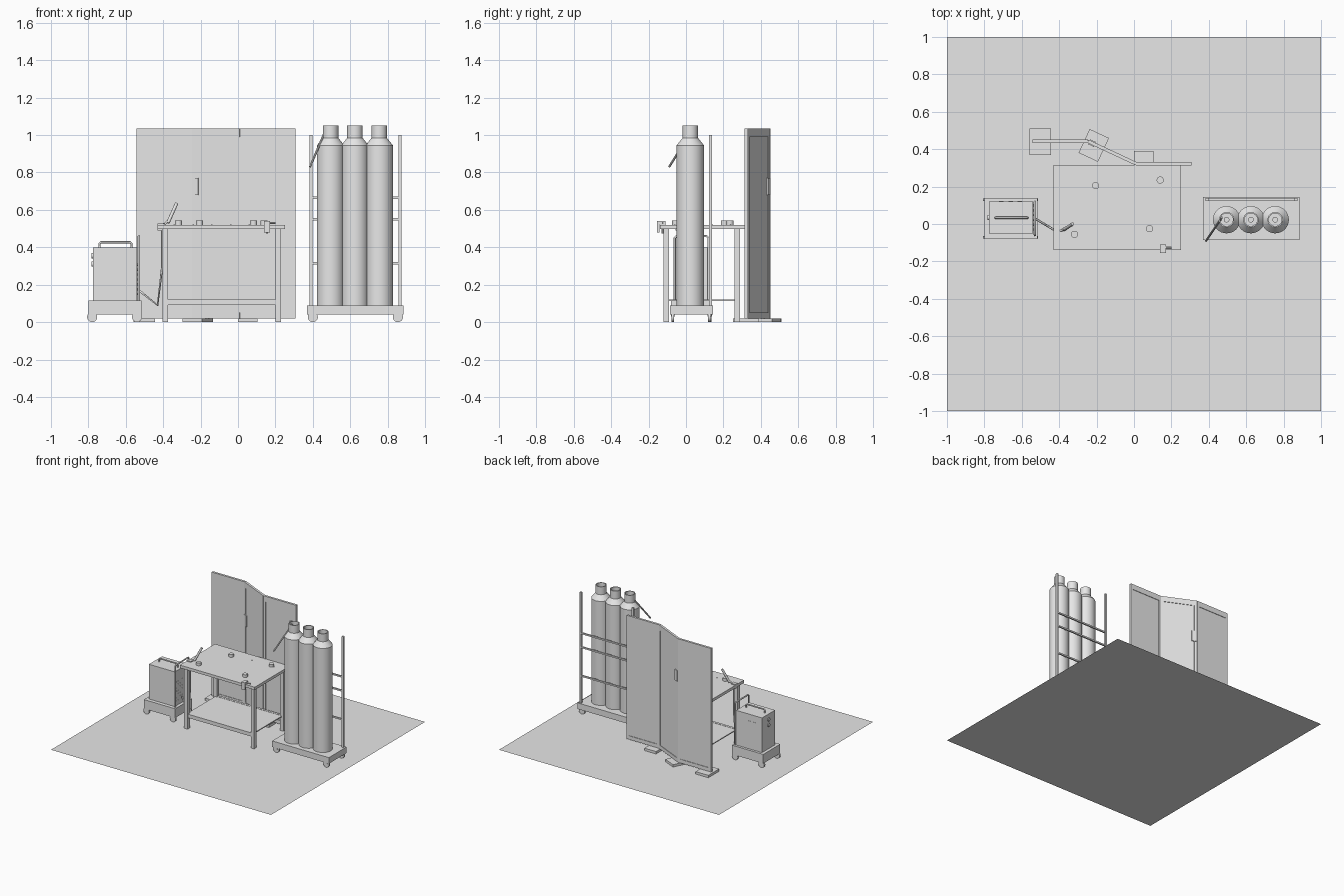
import bpy, bmesh, math
from mathutils import Vector, Matrix

if "Cube" in bpy.data.objects:
    bpy.data.objects.remove(bpy.data.objects["Cube"])

grey = bpy.data.materials.new("plain_grey")
grey.use_nodes = True
grey.diffuse_color = (0.8, 0.8, 0.8, 1)
grey.node_tree.nodes["Principled BSDF"].inputs["Base Color"].default_value = (0.8, 0.8, 0.8, 1)


def finish(name, bm, smooth=False):
    mesh = bpy.data.meshes.new(name)
    bm.to_mesh(mesh)
    bm.free()
    mesh.materials.append(grey)
    ob = bpy.data.objects.new(name, mesh)
    bpy.context.scene.collection.objects.link(ob)
    if smooth:
        bpy.ops.object.select_all(action="DESELECT")
        ob.select_set(True)
        bpy.context.view_layer.objects.active = ob
        bpy.ops.object.shade_smooth_by_angle(angle=math.radians(35))
    return ob


def box(name, x, y, z, turn=0):
    """Box from (low, high) ranges, turned about its own upright axis."""
    lo, hi = Vector((x[0], y[0], z[0])), Vector((x[1], y[1], z[1]))
    bm = bmesh.new()
    m = Matrix.Translation((lo + hi) / 2) @ Matrix.Rotation(turn, 4, "Z")
    bmesh.ops.create_cube(bm, size=1, matrix=m @ Matrix.Diagonal((*(hi - lo), 1)))
    return finish(name, bm)


def add_rod(bm, a, b, r, sides):
    a, b = Vector(a), Vector(b)
    m = Matrix.Translation((a + b) / 2) @ (b - a).to_track_quat("Z", "Y").to_matrix().to_4x4()
    bmesh.ops.create_cone(bm, cap_ends=True, segments=sides, radius1=r, radius2=r,
                          depth=(b - a).length, matrix=m)


def rod(name, a, b, r, sides=16):
    bm = bmesh.new()
    add_rod(bm, a, b, r, sides)
    return finish(name, bm, True)


def tube(name, points, r):
    """Round bar bent through the points."""
    cu = bpy.data.curves.new(name, "CURVE")
    cu.dimensions = "3D"
    cu.bevel_depth = r
    cu.bevel_resolution = 2
    cu.use_fill_caps = True
    sp = cu.splines.new("POLY")
    sp.points.add(len(points) - 1)
    for p, co in zip(sp.points, points):
        p.co = (*co, 1)
    cu.materials.append(grey)
    ob = bpy.data.objects.new(name, cu)
    bpy.context.scene.collection.objects.link(ob)
    return ob


def lathe(name, profile, x, y, steps=32):
    bm = bmesh.new()
    vs = [bm.verts.new((x + r, y, z)) for r, z in profile]
    es = [bm.edges.new(pair) for pair in zip(vs, vs[1:])]
    bmesh.ops.spin(bm, geom=vs + es, cent=(x, y, 0), axis=(0, 0, 1),
                   angle=math.tau, steps=steps)
    bmesh.ops.remove_doubles(bm, verts=bm.verts, dist=1e-4)
    bmesh.ops.recalc_face_normals(bm, faces=bm.faces)
    return finish(name, bm, True)


def wheels(name, xs, ys):
    for x in xs:
        for y in ys:
            rod(name, (x, y - 0.007, 0.027), (x, y + 0.007, 0.027), 0.027, 20)
            box(name + "_fork", (x - 0.012, x + 0.012), (y - 0.01, y + 0.01), (0.03, 0.05))


# Floor
bm = bmesh.new()
bmesh.ops.create_grid(bm, x_segments=1, y_segments=1, size=1)
finish("floor", bm)

# Gas bottle trolley
box("trolley_base", (0.37, 0.885), (-0.085, 0.145), (0.04, 0.09))
wheels("trolley_wheel", (0.4, 0.855), (-0.07, 0.125))
bottle = [(0, 0.09), (0.073, 0.09), (0.073, 0.945), (0.041, 0.985), (0.041, 1.05),
          (0.034, 1.05), (0.034, 0.985), (0.015, 0.985), (0.015, 1.02), (0, 1.02)]
for x in (0.495, 0.625, 0.755):
    lathe("gas_bottle", bottle, x, 0.023)
for x in (0.39, 0.865):
    box("trolley_post", (x - 0.008, x + 0.008), (0.122, 0.138), (0.09, 1.0))
for z in (0.315, 0.55, 0.665):
    box("trolley_crossbar", (0.39, 0.865), (0.125, 0.137), (z - 0.006, z + 0.006))
rod("bottle_key", (0.47, 0.035, 1.03), (0.385, -0.09, 0.83), 0.006, 10)

# Workbench
box("bench_top", (-0.43, 0.25), (-0.14, 0.315), (0.497, 0.52))
for x in (-0.39, 0.215):
    for y in (-0.105, 0.275):
        box("bench_leg", (x - 0.015, x + 0.015), (y - 0.015, y + 0.015), (0, 0.497))
box("bench_shelf", (-0.39, 0.215), (-0.105, 0.275), (0.112, 0.12))
for y in (-0.105, 0.275):
    box("shelf_rail", (-0.39, 0.215), (y - 0.01, y + 0.01), (0.092, 0.122))
for x, y in ((-0.205, 0.205), (0.14, 0.235), (0.083, -0.025), (-0.318, -0.055)):
    rod("bench_stop", (x, y, 0.52), (x, y, 0.542), 0.019, 20)
bm = bmesh.new()
for i in range(6):
    for j in range(4):
        x, y = -0.34 + i * 0.1, -0.06 + j * 0.1
        add_rod(bm, (x, y, 0.5195), (x, y, 0.5205), 0.004, 8)
finish("bench_holes", bm)
box("clamp_jaw", (0.14, 0.17), (-0.155, -0.11), (0.52, 0.54))
box("clamp_back", (0.14, 0.17), (-0.155, -0.143), (0.48, 0.54))
rod("clamp_screw", (0.155, -0.125, 0.475), (0.155, -0.125, 0.497), 0.006, 10)
rod("clamp_handle", (0.165, -0.125, 0.53), (0.2, -0.125, 0.53), 0.005, 8)

# Torch and cable
rod("torch_handle", (-0.375, -0.03, 0.53), (-0.328, 0.0, 0.635), 0.009, 12)
tube("torch_neck", [(-0.375, -0.03, 0.54), (-0.39, -0.035, 0.525), (-0.41, -0.04, 0.52)], 0.006)
tube("torch_cable", [(-0.53, 0.03, 0.17), (-0.43, -0.03, 0.09), (-0.405, -0.04, 0.3),
                     (-0.405, -0.045, 0.5)], 0.006)
box("cable_hook", (-0.43, -0.39), (-0.055, -0.025), (0.49, 0.528))

# Welding machine on its cart
box("cart_base", (-0.8, -0.515), (-0.08, 0.14), (0.04, 0.115))
wheels("cart_wheel", (-0.78, -0.54), (-0.07, 0.13))
box("machine_body", (-0.775, -0.54), (-0.05, 0.12), (0.115, 0.4))
tube("machine_handle", [(-0.74, 0.033, 0.4), (-0.74, 0.033, 0.42), (-0.732, 0.033, 0.427),
                        (-0.578, 0.033, 0.427), (-0.57, 0.033, 0.42), (-0.57, 0.033, 0.4)], 0.006)
tube("cart_push_bar", [(-0.53, -0.06, 0.11), (-0.53, -0.06, 0.45), (-0.53, -0.05, 0.46),
                       (-0.53, 0.11, 0.46), (-0.53, 0.12, 0.45), (-0.53, 0.12, 0.11)], 0.006)
for z in (0.31, 0.355):
    rod("machine_knob", (-0.782, 0.035, z), (-0.77, 0.035, z), 0.014, 16)
bm = bmesh.new()
for i in range(6):
    for j in range(7):
        y, z = -0.03 + i * 0.026, 0.15 + j * 0.026
        add_rod(bm, (-0.541, y, z), (-0.538, y, z), 0.006, 8)
finish("machine_vents", bm)
for x in (-0.71, -0.66, -0.61):
    box("side_slot", (x - 0.012, x + 0.012), (0.118, 0.122), (0.335, 0.345))

# Folding screen: three hinged panels with rims
corners = [Vector(p) for p in ((-0.543, 0.442, 0), (-0.245, 0.442, 0), (0.012, 0.322, 0),
                               (0.307, 0.322, 0))]
low, high, rim = 0.02, 1.035, 0.02
for a, b in zip(corners, corners[1:]):
    d = b - a
    mid, half, turn = (a + b) / 2, d.length / 2, math.atan2(d.y, d.x)

    def part(name, u, z, t):
        c = mid + d.normalized() * (u[0] + u[1]) / 2
        w = (u[1] - u[0]) / 2
        return box(name, (c.x - w, c.x + w), (c.y - t, c.y + t), z, turn)

    part("screen_sheet", (-half, half), (low, high), 0.005)
    part("screen_top_rim", (-half, half), (high - 0.045, high), 0.009)
    part("screen_bottom_rim", (-half, half), (low, low + 0.03), 0.009)
    for s in (-1, 1):
        u = s * (half - rim / 2)
        part("screen_side_rim", (u - rim / 2, u + rim / 2), (low, high), 0.009)
    if turn:
        part("screen_latch", (-half + 0.005, -half + 0.04), (0.68, 0.77), 0.014)
for c in corners[1:3]:
    rod("screen_hinge", (c.x, c.y, 0.05), (c.x, c.y, 0.99), 0.007, 10)
box("screen_foot", (-0.56, -0.445), (0.37, 0.51), (0, 0.02))
box("screen_foot", (-0.272, -0.158), (0.35, 0.49), (0, 0.02), math.radians(-25))
box("screen_foot", (0, 0.105), (0.25, 0.39), (0, 0.02))
